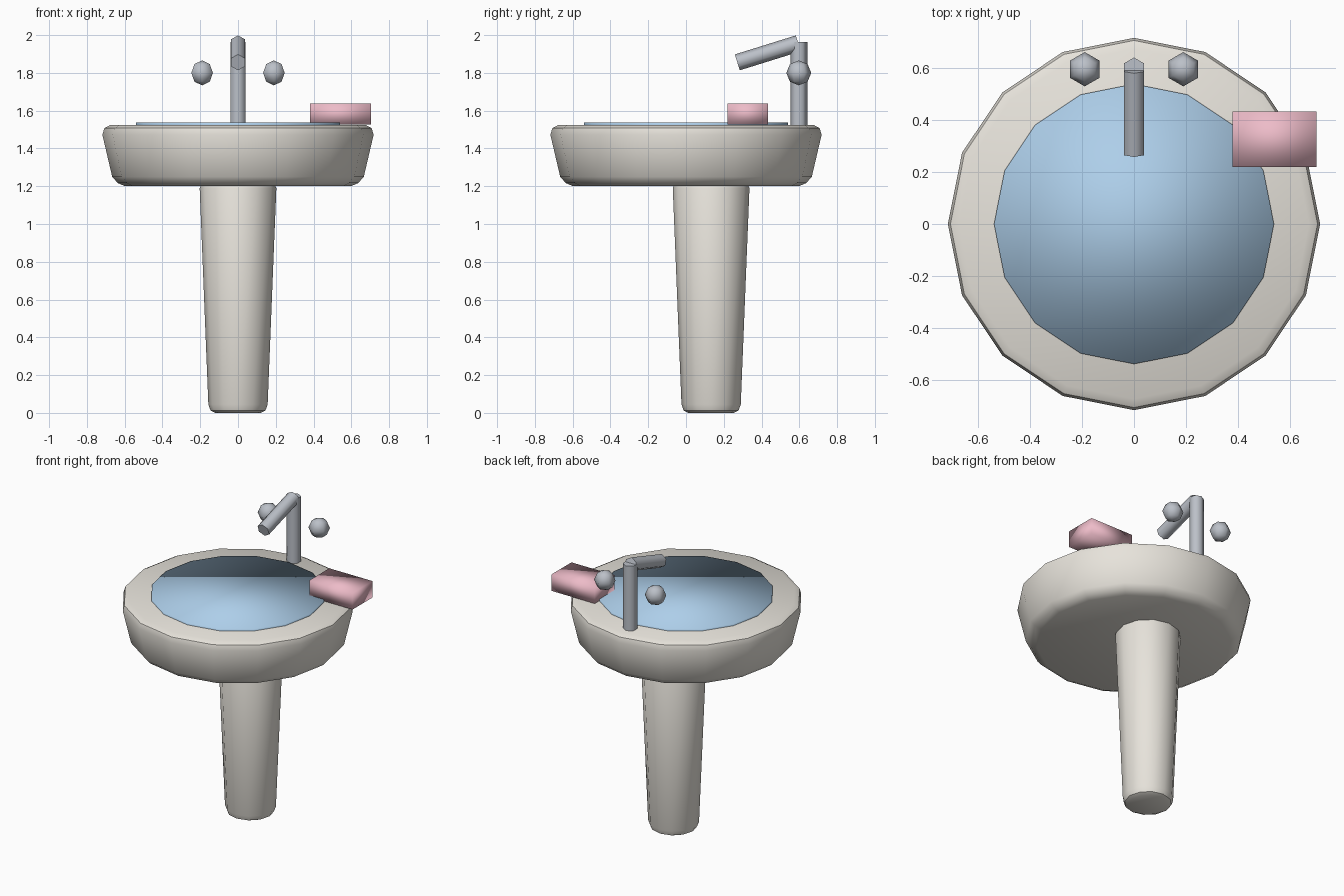
import bpy
import math
from mathutils import Matrix, Vector

if "Cube" in bpy.data.objects:
    bpy.data.objects.remove(bpy.data.objects["Cube"])


def material(name, rgb):
    m = bpy.data.materials.new(name)
    m.diffuse_color = (*rgb, 1)
    m.use_nodes = True
    m.node_tree.nodes["Principled BSDF"].inputs["Base Color"].default_value = m.diffuse_color
    return m


ceramic = material("ceramic", (0.80, 0.77, 0.71))
metal = material("metal", (0.50, 0.53, 0.58))
blue = material("water_blue", (0.42, 0.62, 0.82))
pink = material("soap_pink", (0.85, 0.50, 0.58))


def finish(name, verts, faces, mat, angle=None):
    me = bpy.data.meshes.new(name)
    me.from_pydata(verts, [], faces)
    me.materials.append(mat)
    ob = bpy.data.objects.new(name, me)
    bpy.context.collection.objects.link(ob)
    bpy.ops.object.select_all(action='DESELECT')
    ob.select_set(True)
    bpy.context.view_layer.objects.active = ob
    if angle is None:
        bpy.ops.object.shade_smooth()
    else:
        bpy.ops.object.shade_smooth_by_angle(angle=math.radians(angle))
    return ob


def lathe(name, profile, sides, mat, matrix=Matrix(), angle=None):
    """Revolve (radius, height) points, bottom to top; radius 0 makes a pole."""
    verts, rings = [], []
    for r, z in profile:
        n = 1 if r == 0 else sides
        rings.append([len(verts) + i for i in range(n)])
        for i in range(n):
            a = math.pi / 2 + 2 * math.pi * i / sides
            verts.append(matrix @ Vector((r * math.cos(a), r * math.sin(a), z)))
    faces = []
    for lo, hi in zip(rings, rings[1:]):
        for i in range(sides):
            j = (i + 1) % sides
            if len(lo) == 1:
                faces.append((lo[0], hi[j], hi[i]))
            elif len(hi) == 1:
                faces.append((lo[i], lo[j], hi[0]))
            else:
                faces.append((lo[i], lo[j], hi[j], hi[i]))
    if len(rings[0]) > 1:
        faces.append(rings[0][::-1])
    if len(rings[-1]) > 1:
        faces.append(rings[-1])
    return finish(name, verts, faces, mat, angle)


# Pedestal and basin with bevelled edges
lathe("pedestal", [(0.12, 0), (0.145, 0.012), (0.157, 0.045), (0.203, 1.19), (0.198, 1.2)],
      12, ceramic, Matrix.Translation((0, 0.133, 0)), 32)
lathe("basin", [(0.598, 1.2), (0.637, 1.217), (0.666, 1.25), (0.718, 1.472),
                (0.708, 1.507), (0.675, 1.525)], 16, ceramic, angle=38)

# Water disc
lathe("water", [(0.54, 1.51), (0.54, 1.538)], 16, blue)

# Faucet: upright column and sloping spout
lathe("faucet_column", [(0.045, 1.52), (0.045, 1.963)], 6, metal,
      Matrix.Translation((0, 0.597, 0)), 62)
slope = (Matrix.Translation((0, 0.433, 1.906))
         @ Matrix.Rotation(math.radians(-72.7), 4, 'X'))
lathe("faucet_spout", [(0.044, -0.169), (0.044, 0.169)], 6, metal, slope, 62)

# Tap knobs: low-poly balls
ball = [(0.066 * math.sin(math.pi * k / 4) if 0 < k < 4 else 0,
         -0.066 * math.cos(math.pi * k / 4)) for k in range(5)]
for side, x in (("left", -0.19), ("right", 0.19)):
    lathe(side + "_tap_knob", ball, 6, metal, Matrix.Translation((x, 0.597, 1.8)))

# Soap bar
corners = [(x, y, z) for z in (1.527, 1.638) for x, y in
           ((0.38, 0.22), (0.704, 0.22), (0.704, 0.434), (0.38, 0.434))]
finish("soap_bar", corners, [(3, 2, 1, 0), (4, 5, 6, 7), (0, 1, 5, 4),
                             (1, 2, 6, 5), (2, 3, 7, 6), (3, 0, 4, 7)], pink)
